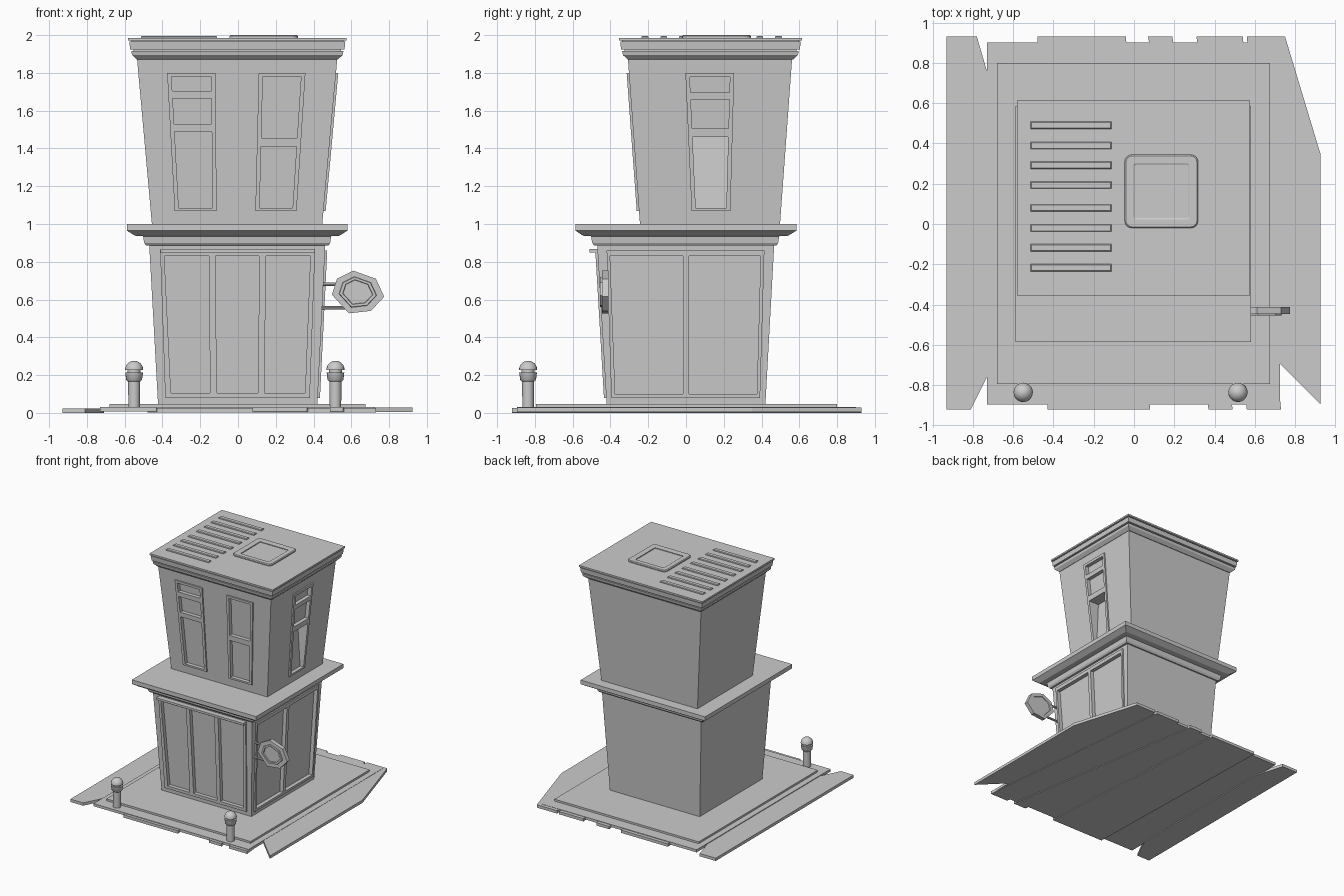
import bpy, bmesh, math

if "Cube" in bpy.data.objects:
    bpy.data.objects.remove(bpy.data.objects["Cube"])


def loft(name, rings):
    """Skin a stack of equal-length point rings and cap both ends."""
    bm = bmesh.new()
    loops = [[bm.verts.new(p) for p in ring] for ring in rings]
    n = len(loops[0])
    for a, b in zip(loops, loops[1:]):
        for i in range(n):
            j = (i + 1) % n
            bm.faces.new((a[i], a[j], b[j], b[i]))
    bm.faces.new(loops[0])
    bm.faces.new(loops[-1])
    bmesh.ops.recalc_face_normals(bm, faces=bm.faces)
    mesh = bpy.data.meshes.new(name)
    bm.to_mesh(mesh)
    bm.free()
    ob = bpy.data.objects.new(name, mesh)
    bpy.context.collection.objects.link(ob)
    return ob


def rect(z, x0, x1, y0, y1):
    return [(x0, y0, z), (x1, y0, z), (x1, y1, z), (x0, y1, z)]


def slab(name, pts, z0, z1):
    return loft(name, [[(x, y, z) for x, y in pts] for z in (z0, z1)])


def smooth(ob):
    bpy.ops.object.select_all(action='DESELECT')
    ob.select_set(True)
    bpy.context.view_layer.objects.active = ob
    bpy.ops.object.shade_smooth_by_angle(angle=math.radians(40))


def cut(ob, cutter):
    """Boolean difference, baked into the mesh."""
    mod = ob.modifiers.new("cut", 'BOOLEAN')
    mod.object, mod.solver = cutter, 'EXACT'
    dg = bpy.context.evaluated_depsgraph_get()
    mesh = bpy.data.meshes.new_from_object(ob.evaluated_get(dg))
    ob.modifiers.clear()
    ob.data = mesh


def lerp(a, b, t):
    return a + (b - a) * t


def wall_point(storey, side):
    """Map (u, z, distance out of the wall) to space on a leaning wall."""
    z0, bottom, z1, top = storey

    def point(u, z, d):
        t = (z - z0) / (z1 - z0)
        if side == "front":
            return (u, lerp(bottom[2], top[2], t) - d, z)
        return (lerp(bottom[1], top[1], t) + d, u, z)
    return point


def prism(name, point, quad, deep, out, deep_top=None):
    """quad = (bottom left, bottom right, top left, top right, z low, z high)."""
    bl, br, tl, tr, z0, z1 = quad
    dt = deep if deep_top is None else deep_top
    inner = [point(bl, z0, deep), point(br, z0, deep), point(tr, z1, dt), point(tl, z1, dt)]
    outer = [point(bl, z0, out), point(br, z0, out), point(tr, z1, out), point(tl, z1, out)]
    return loft(name, [inner, outer])


def glazing(name, wall, point, frame_quad, panes, tilted=None):
    """Raised frame on the wall with recessed panes cut through it."""
    frame = prism(name, point, frame_quad, -0.01, 0.012)
    for i, pane in enumerate(panes):
        cutter = prism("pane_cutter", point, pane, -0.02, 0.06, -0.085 if i == tilted else None)
        cut(frame, cutter)
        cut(wall, cutter)
        bpy.data.objects.remove(cutter)


def window(name, wall, point, quad, rows, tilted=None, edge=0.022):
    """Stack of panes that follows the tapering sides of the frame."""
    bl, br, tl, tr, z0, z1 = quad

    def sides(z):
        t = (z - z0) / (z1 - z0)
        return lerp(bl, tl, t) + edge, lerp(br, tr, t) - edge
    panes = [(*sides(a), *sides(b), a, b) for a, b in rows]
    glazing(name, wall, point, quad, panes, tilted)


# Ground: broken planks, pavement, raised plate
planks = {
    "plank_left": [(-0.93, -0.92), (-0.81, -0.92), (-0.71, -0.72), (-0.71, 0.69), (-0.78, 0.93), (-0.93, 0.93)],
    "plank_middle": [(-0.43, -0.92), (0.08, -0.92), (-0.04, 0.93), (-0.48, 0.93)],
    "plank_narrow": [(0.37, -0.92), (0.49, -0.92), (0.19, 0.93), (0.07, 0.93)],
    "plank_slanted": [(0.56, -0.92), (0.73, -0.92), (0.54, 0.93), (0.31, 0.93)],
    "plank_right": [(0.71, -0.68), (0.925, -0.895), (0.925, 0.35), (0.75, 0.93), (0.56, 0.93)],
}
for i, (name, pts) in enumerate(planks.items()):
    slab(name, pts, 0.001 * i, 0.024 + 0.001 * i)
loft("pavement", [rect(z, -0.73, 0.725, -0.895, 0.9) for z in (0.008, 0.03)])
loft("pavement_plate", [rect(z, -0.68, 0.675, -0.795, 0.8) for z in (0.028, 0.046)])

# Storeys: boxes that flare upward
LOWER = (0.04, (-0.423, 0.42, -0.42, 0.42), 0.89, (-0.47, 0.462, -0.47, 0.467))
UPPER = (0.99, (-0.455, 0.445, -0.243, 0.497), 1.88, (-0.535, 0.526, -0.308, 0.562))
lower, upper = [loft(n, [rect(s[0], *s[1]), rect(s[2], *s[3])])
                for n, s in (("lower_storey", LOWER), ("upper_storey", UPPER))]

# Cornices
loft("lower_cornice", [
    rect(0.885, -0.485, 0.478, -0.485, 0.463 + 0.015),
    rect(0.9, -0.497, 0.488, -0.497, 0.488),
    rect(0.935, -0.502, 0.493, -0.502, 0.493),
    rect(0.938, -0.545, 0.537, -0.545, 0.54),
    rect(0.965, -0.588, 0.58, -0.585, 0.585),
    rect(1.0, -0.588, 0.58, -0.585, 0.585)])


def roof_rect(z, grow):
    return rect(z, -0.535 - grow, 0.528 + grow, -0.308 - grow, 0.567 + grow)


loft("upper_cornice", [roof_rect(z, g) for z, g in (
    (1.87, 0.0), (1.895, 0.026), (1.915, 0.03), (1.915, 0.018), (1.925, 0.018),
    (1.925, 0.036), (1.965, 0.04), (1.965, 0.03), (1.972, 0.03), (1.972, 0.047), (1.986, 0.047))])

# Shop front: three panes in front, two on the right side
front_low, right_low = wall_point(LOWER, "front"), wall_point(LOWER, "right")
glazing("shop_frame_front", lower, front_low, (-0.385, 0.38, -0.412, 0.408, 0.08, 0.86), [
    (-0.355, -0.148, -0.39, -0.153, 0.105, 0.83),
    (-0.112, 0.107, -0.12, 0.112, 0.105, 0.83),
    (0.14, 0.355, 0.148, 0.383, 0.105, 0.83)])
glazing("shop_frame_right", lower, right_low, (-0.395, 0.392, -0.42, 0.415, 0.08, 0.86), [
    (-0.375, -0.016, -0.402, -0.016, 0.1, 0.83),
    (0.016, 0.375, 0.016, 0.395, 0.1, 0.83)])
loft("shop_front_lip", [rect(z, -0.41, 0.408, -0.512, -0.46) for z in (0.85, 0.868)])

# Upper windows
front_up, right_up = wall_point(UPPER, "front"), wall_point(UPPER, "right")
window("window_front_left", upper, front_up, (-0.335, -0.113, -0.375, -0.12, 1.07, 1.8),
       [(1.085, 1.49), (1.53, 1.665), (1.705, 1.78)])
window("window_front_right", upper, front_up, (0.092, 0.31, 0.11, 0.357, 1.07, 1.8),
       [(1.085, 1.41), (1.455, 1.78)])
window("window_right", upper, right_up, (0.03, 0.235, -0.003, 0.255, 1.07, 1.8),
       [(1.085, 1.46), (1.505, 1.66), (1.697, 1.778)], tilted=0)

# Roof slats
for i, y in enumerate((0.49, 0.39, 0.292, 0.193, 0.08, -0.02, -0.118, -0.217)):
    loft(f"roof_slat_{i + 1}", [
        rect(z, -0.513 + g, -0.112 - g, y - 0.018 + g, y + 0.018 - g)
        for z, g in ((1.98, 0), (1.991, 0), (1.995, 0.004))])


# Roof hatch: rounded raised rim with sunken centre
def rounded(z, half, r):
    pts = []
    for k, (sx, sy) in enumerate(((1, 1), (-1, 1), (-1, -1), (1, -1))):
        for s in range(5):
            a = math.pi / 2 * (k + s / 4)
            pts.append((0.136 + sx * (half - r) + r * math.cos(a),
                        0.162 + sy * (half - r) + r * math.sin(a), z))
    return pts


loft("roof_hatch", [rounded(*v) for v in (
    (1.98, 0.182, 0.035), (1.994, 0.182, 0.035), (2.0, 0.176, 0.03),
    (2.0, 0.139, 0.012), (1.996, 0.133, 0.01), (1.989, 0.133, 0.01))])

# Hanging sign: irregular seven-sided plate with raised ring, on two rods
outline = [(0.61, 0.753), (0.73, 0.71), (0.774, 0.615), (0.704, 0.54),
           (0.587, 0.527), (0.497, 0.626), (0.524, 0.71)]
steps = [(0.72, -0.416), (0.74, -0.411), (1, -0.411), (1, -0.446), (0.72, -0.446),
         (0.70, -0.455), (0.58, -0.455), (0.56, -0.446)]
loft("sign_plate", [[(0.632 + (x - 0.632) * s, y, 0.64 + (z - 0.64) * s) for x, z in outline]
                    for s, y in steps])
for name, z, end in (("sign_rod_upper", 0.68, 0.53), ("sign_rod_lower", 0.557, 0.58)):
    rod = loft(name, [[(x, -0.418 + 0.009 * math.cos(a), z + 0.009 * math.sin(a))
                       for a in (math.tau * i / 8 for i in range(8))] for x in (0.42, end)])
    smooth(rod)

# Street lamps: post, cup, thin neck and round globe
post = [(0.03, 0.02), (0.032, 0.165), (0.042, 0.175), (0.047, 0.214), (0.034, 0.214), (0.034, 0.226)]
globe = [(0.048 * math.cos(math.radians(a)), 0.228 + 0.048 * math.sin(math.radians(a)))
         for a in (0, 15, 30, 45, 60, 75, 86)]
for side, cx in (("left", -0.55), ("right", 0.516)):
    lamp = loft(f"street_lamp_{side}", [
        [(cx + r * math.cos(a), -0.836 + r * math.sin(a), z)
         for a in (math.tau * i / 20 for i in range(20))] for r, z in post + globe])
    smooth(lamp)
